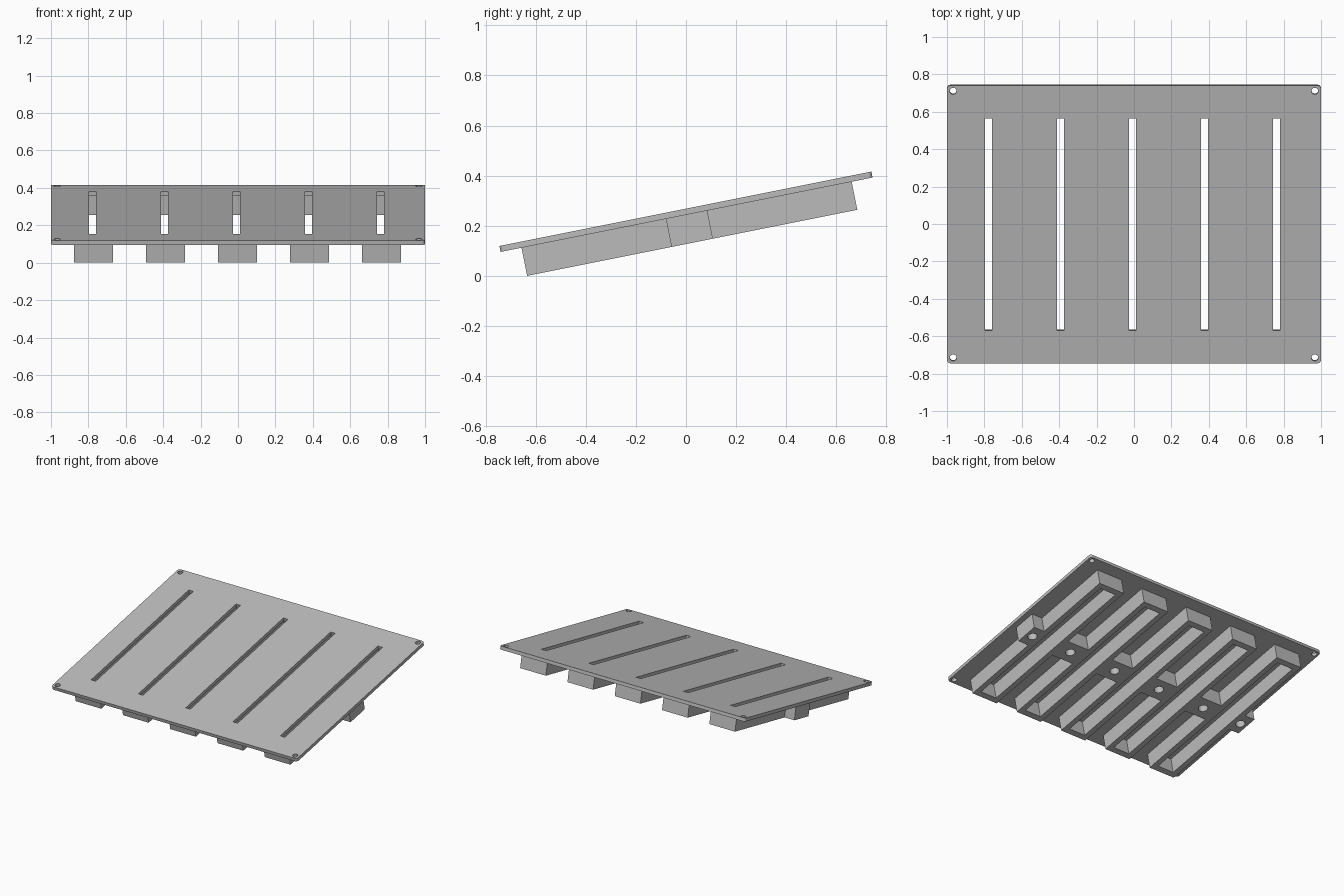
import bpy, bmesh, math
from mathutils import Matrix, Vector

if "Cube" in bpy.data.objects:
    bpy.data.objects.remove(bpy.data.objects["Cube"])

# One plain grey for everything
grey = bpy.data.materials.new("plain_grey")
grey.use_nodes = True
colour = (0.5, 0.5, 0.5, 1)
grey.diffuse_color = colour
grey.node_tree.nodes["Principled BSDF"].inputs["Base Color"].default_value = colour

# Everything is laid out flat, then tilted by this frame
TILT = Matrix.Translation((0, 0, 0.256)) @ Matrix.Rotation(math.radians(11.31), 4, 'X')
HALF_T = 0.0122                      # half the plate thickness
FLOOR = -0.1265                      # open underside of the channels
PITCH = 0.385
channel_x = [-0.003 + PITCH * i for i in range(-2, 3)]
slot_x = [x - 0.005 for x in channel_x]
boss_x = [-0.904] + [x + PITCH / 2 for x in channel_x[:-1]] + [0.904]


def add_box(bm, x, half_w, half_l, low, high):
    m = Matrix.Translation((x, 0, (low + high) / 2)) @ Matrix.Diagonal(
        (2 * half_w, 2 * half_l, high - low, 1))
    return bmesh.ops.create_cube(bm, size=1, matrix=m)["verts"]


def add_drill(bm, x, y, r, low, high):
    bmesh.ops.create_cone(bm, cap_ends=True, segments=32, radius1=r, radius2=r,
                          depth=high - low,
                          matrix=Matrix.Translation((x, y, (low + high) / 2)))


def make(name, bm):
    mesh = bpy.data.meshes.new(name)
    bmesh.ops.recalc_face_normals(bm, faces=bm.faces)
    bm.to_mesh(mesh)
    bm.free()
    mesh.materials.append(grey)
    ob = bpy.data.objects.new(name, mesh)
    ob.matrix_world = TILT
    bpy.context.scene.collection.objects.link(ob)
    return ob


def combine(ob, other, operation):
    """Apply a boolean and discard the helper."""
    mod = ob.modifiers.new("cut", 'BOOLEAN')
    mod.operation, mod.solver, mod.object = operation, 'EXACT', other
    other.hide_render = True
    bpy.context.view_layer.update()
    graph = bpy.context.evaluated_depsgraph_get()
    mesh = bpy.data.meshes.new_from_object(ob.evaluated_get(graph))
    ob.modifiers.clear()
    ob.data = mesh
    bpy.data.objects.remove(other)


# Top plate with rounded corners
bm = bmesh.new()
add_box(bm, 0, 1.0, 0.757, -HALF_T, HALF_T)
corners = [e for e in bm.edges
           if abs((e.verts[0].co - e.verts[1].co).normalized().z) > 0.9]
bmesh.ops.bevel(bm, geom=corners, offset=0.018, segments=5, affect='EDGES', profile=0.5)
plate = make("top_plate", bm)

# Long slots and corner screw holes
bm = bmesh.new()
for x in slot_x:
    add_box(bm, x, 0.0187, 0.579, -0.05, 0.05)
for sx in (-1, 1):
    for sy in (-1, 1):
        add_drill(bm, sx * 0.967, sy * 0.727, 0.018, -0.05, 0.05)
combine(plate, make("plate_cutter", bm), 'DIFFERENCE')

# Channel housings joined by a crossbar
bm = bmesh.new()
for x in channel_x:
    add_box(bm, x, 0.1045, 0.672, FLOOR, -HALF_T)
housing = make("channel_housing", bm)
bm = bmesh.new()
add_box(bm, 0, 0.957, 0.084, FLOOR, -HALF_T)
combine(housing, make("crossbar", bm), 'UNION')

# Open channels and blind screw holes in the crossbar
bm = bmesh.new()
for x in channel_x:
    add_box(bm, x, 0.065, 0.63, FLOOR - 0.05, 0.05)
for x in boss_x:
    add_drill(bm, x, 0, 0.032, FLOOR - 0.05, -0.03)
combine(housing, make("channel_cutter", bm), 'DIFFERENCE')

# Smooth the round holes, keep every edge crisp
for ob in (plate, housing):
    bpy.ops.object.select_all(action='DESELECT')
    ob.select_set(True)
    bpy.context.view_layer.objects.active = ob
    bpy.ops.object.shade_smooth_by_angle(angle=math.radians(30))
